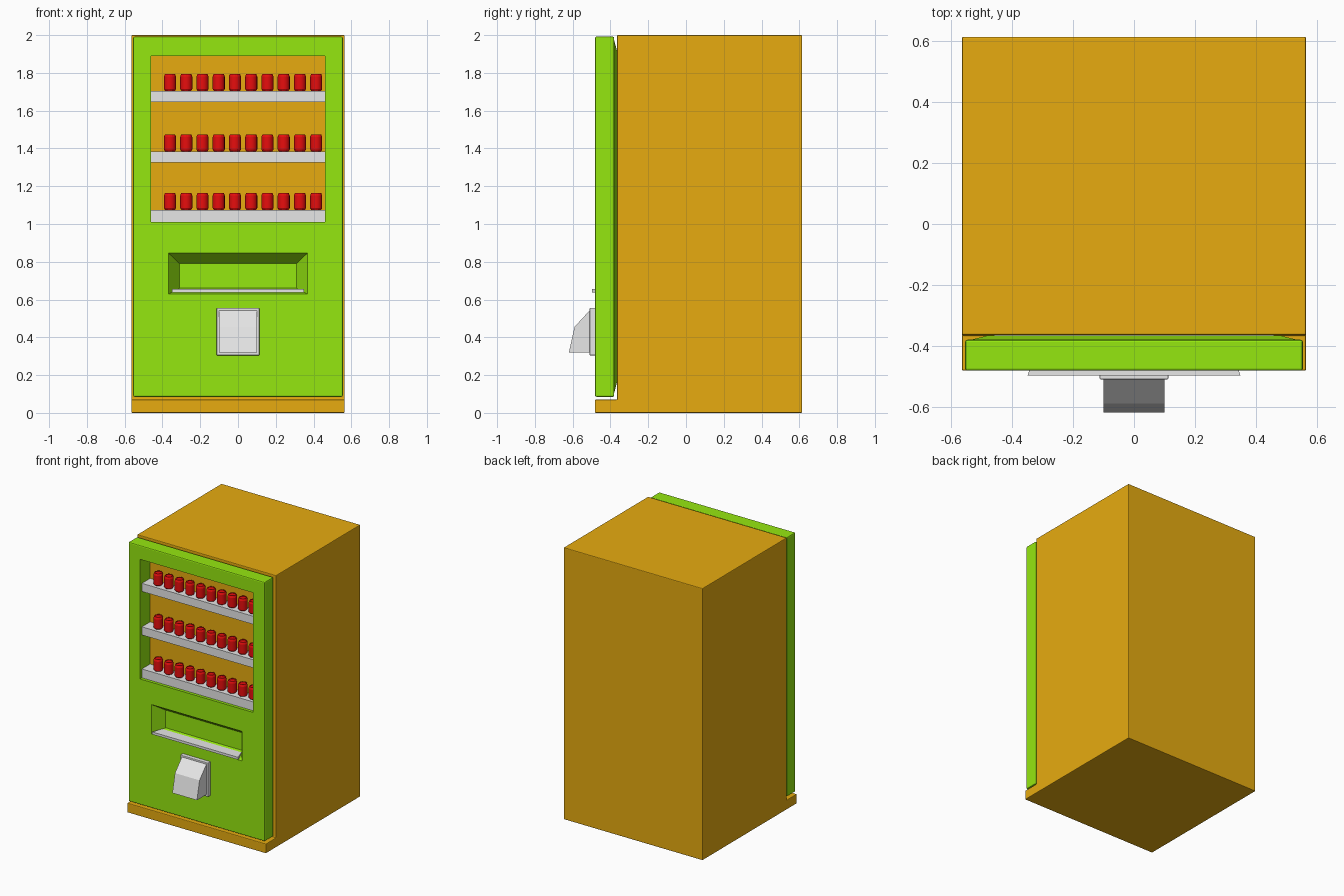
import bpy
import bmesh
from math import cos, sin, tau

if "Cube" in bpy.data.objects:
    bpy.data.objects.remove(bpy.data.objects["Cube"], do_unlink=True)


def material(name, r, g, b):
    mat = bpy.data.materials.new(name)
    mat.use_nodes = True
    mat.diffuse_color = (r, g, b, 1)
    mat.node_tree.nodes["Principled BSDF"].inputs["Base Color"].default_value = (r, g, b, 1)
    return mat


ORANGE = material("orange", 0.8, 0.41, 0.005)
GREEN = material("green", 0.3, 0.8, 0.005)
GREY = material("light_grey", 0.8, 0.8, 0.8)
RED = material("red", 0.8, 0.004, 0.004)


def loft(name, mat, rings, bevel=0):
    """Capped skin through rings that all have the same number of points."""
    bm = bmesh.new()
    loops = [[bm.verts.new(p) for p in ring] for ring in rings]
    n = len(loops[0])
    for a, b in zip(loops, loops[1:]):
        for i in range(n):
            j = (i + 1) % n
            bm.faces.new((a[i], a[j], b[j], b[i]))
    bm.faces.new(loops[0])
    bm.faces.new(loops[-1])
    bmesh.ops.recalc_face_normals(bm, faces=bm.faces)
    mesh = bpy.data.meshes.new(name)
    bm.to_mesh(mesh)
    bm.free()
    mesh.materials.append(mat)
    obj = bpy.data.objects.new(name, mesh)
    bpy.context.collection.objects.link(obj)
    if bevel:
        mod = obj.modifiers.new("Bevel", "BEVEL")
        mod.width = bevel
        mod.segments = 2
    return obj


def panel(y, half, z0, z1):
    """Rectangle facing the front, centred on x = 0."""
    return [(-half, y, z0), (half, y, z0), (half, y, z1), (-half, y, z1)]


def box(name, mat, half, y0, y1, z0, z1, bevel=0):
    return loft(name, mat, [panel(y0, half, z0, z1), panel(y1, half, z0, z1)], bevel)


def extrude_x(name, mat, profile, half, bevel=0):
    return loft(name, mat, [[(x, y, z) for y, z in profile] for x in (-half, half)], bevel)


def cut(obj, cutters):
    """Carve the cutters out of the object and bake the result."""
    for c in cutters:
        mod = obj.modifiers.new("Cut", "BOOLEAN")
        mod.operation = "DIFFERENCE"
        mod.solver = "EXACT"
        mod.object = c
    deps = bpy.context.evaluated_depsgraph_get()
    mesh = bpy.data.meshes.new_from_object(obj.evaluated_get(deps))
    obj.modifiers.clear()
    obj.data = mesh


# Cabinet with the plinth that runs forward under the door
extrude_x("cabinet", ORANGE,
          [(0.615, 0), (0.615, 2), (-0.365, 2), (-0.365, 0.07), (-0.482, 0.07), (-0.482, 0)],
          0.565, 0.005)

# Door and its tapered back, cut by the window and the delivery slot
door = box("door", GREEN, 0.555, -0.482, -0.38, 0.085, 1.992, 0.008)
door_back = loft("door_back", GREEN, [panel(-0.383, 0.545, 0.095, 1.982),
                                      panel(-0.366, 0.48, 0.16, 1.92)])
window_cutter = box("window_cutter", GREEN, 0.46, -0.6, -0.3, 1.01, 1.89)
slot_cutter = loft("slot_cutter", GREEN, [panel(-0.49, 0.374, 0.626, 0.852),
                                          panel(-0.40, 0.31, 0.66, 0.79)])
cut(door, [window_cutter, slot_cutter])
cut(door_back, [window_cutter])
for cutter in (window_cutter, slot_cutter):
    bpy.data.objects.remove(cutter, do_unlink=True)

# Delivery tray
loft("delivery_tray", GREY, [panel(-0.498, 0.35, 0.638, 0.656),
                             panel(-0.42, 0.322, 0.638, 0.656)])

# Coin unit: mounting plate and sloped hood
box("coin_plate", GREY, 0.113, -0.51, -0.475, 0.305, 0.555, 0.003)
extrude_x("coin_hood", GREY,
          [(-0.5, 0.32), (-0.62, 0.32), (-0.59, 0.455), (-0.508, 0.545), (-0.5, 0.545)], 0.1)

# One can, lathed from a radius and height profile
CAN = [(0.026, 0), (0.032, 0.009), (0.032, 0.076), (0.026, 0.09), (0.023, 0.09), (0.023, 0.086)]
SIDES = 16
can = loft("can", RED, [[(r * cos(tau * i / SIDES), r * sin(tau * i / SIDES), z)
                         for i in range(SIDES)] for r, z in CAN])
for poly in can.data.polygons:
    poly.use_smooth = len(poly.vertices) == 4 and abs(poly.normal.z) < 0.2

# Shelves, each with a row of ten cans
for row, (bottom, top) in enumerate([(1.01, 1.075), (1.325, 1.385), (1.645, 1.705)], 1):
    box(f"shelf_{row}", GREY, 0.46, -0.46, -0.362, bottom, top)
    for k in range(10):
        item = bpy.data.objects.new(f"can_{row}_{k + 1}", can.data)
        item.location = (-0.36 + 0.086 * k, -0.412, top)
        bpy.context.collection.objects.link(item)
bpy.data.objects.remove(can, do_unlink=True)
